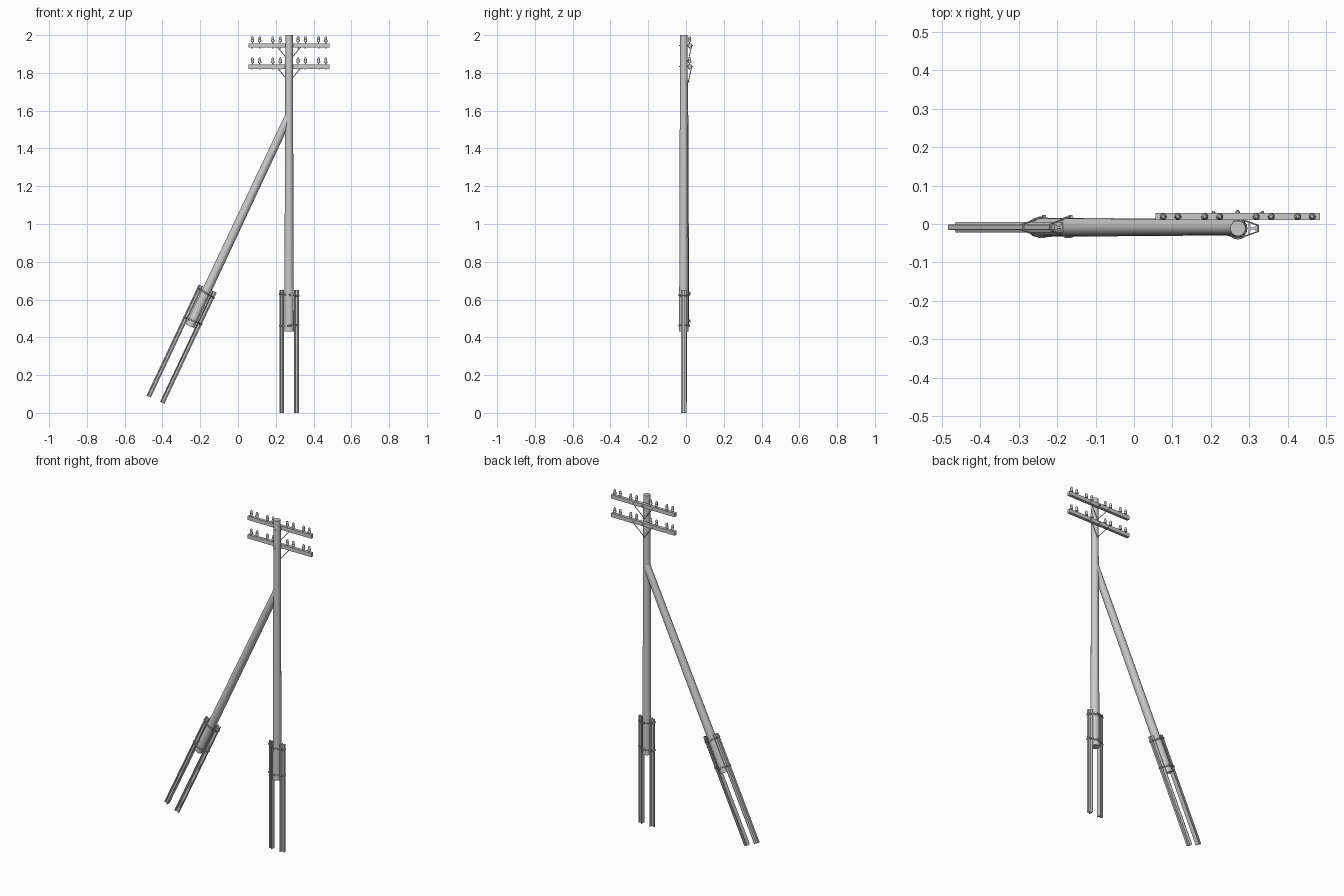
import bpy, bmesh, math
from mathutils import Matrix, Vector

if "Cube" in bpy.data.objects:
    bpy.data.objects.remove(bpy.data.objects["Cube"])


def finish(name, bm, frame=Matrix(), smooth=True):
    bmesh.ops.recalc_face_normals(bm, faces=bm.faces[:])
    me = bpy.data.meshes.new(name)
    bm.to_mesh(me)
    bm.free()
    ob = bpy.data.objects.new(name, me)
    bpy.context.collection.objects.link(ob)
    ob.matrix_world = frame
    if smooth:
        bpy.ops.object.select_all(action='DESELECT')
        ob.select_set(True)
        bpy.context.view_layer.objects.active = ob
        bpy.ops.object.shade_smooth_by_angle(angle=math.radians(40))
    return ob


def lathe(name, profile, frame, n=16):
    """Closed solid of revolution from (radius, z) rings."""
    bm = bmesh.new()
    rings = [[bm.verts.new((r * math.cos(2 * math.pi * i / n), r * math.sin(2 * math.pi * i / n), z))
              for i in range(n)] for r, z in profile]
    for a, b in zip(rings, rings[1:]):
        for i in range(n):
            bm.faces.new((a[i], a[(i + 1) % n], b[(i + 1) % n], b[i]))
    bm.faces.new(rings[0])
    bm.faces.new(rings[-1])
    return finish(name, bm, frame)


def prism(name, outline, height, frame):
    """Outline in xy, extruded up z."""
    bm = bmesh.new()
    face = bm.faces.new([bm.verts.new((x, y, 0)) for x, y in outline])
    out = bmesh.ops.extrude_face_region(bm, geom=[face])
    moved = [v for v in out['geom'] if isinstance(v, bmesh.types.BMVert)]
    bmesh.ops.translate(bm, verts=moved, vec=(0, 0, height))
    return finish(name, bm, frame, smooth=False)


def box(name, center, size, frame=Matrix()):
    bm = bmesh.new()
    bmesh.ops.create_cube(bm, size=1, matrix=Matrix.Translation(center) @ Matrix.Diagonal((*size, 1)))
    return finish(name, bm, frame, smooth=False)


def aim(a, b):
    """Frame at a whose z axis points to b."""
    d = Vector(b) - Vector(a)
    return Matrix.Translation(a) @ d.to_track_quat('Z', 'Y').to_matrix().to_4x4(), d.length


def rod(name, a, b, r, n=8):
    frame, length = aim(a, b)
    return lathe(name, [(r, 0), (r, length)], frame, n)


def wire(name, points, r, frame):
    cu = bpy.data.curves.new(name, 'CURVE')
    cu.dimensions = '3D'
    cu.bevel_depth = r
    cu.bevel_resolution = 1
    sp = cu.splines.new('POLY')
    sp.points.add(len(points) - 1)
    for p, co in zip(sp.points, points):
        p.co = (*co, 1)
    sp.use_cyclic_u = True
    ob = bpy.data.objects.new(name, cu)
    bpy.context.collection.objects.link(ob)
    ob.matrix_world = frame
    bpy.ops.object.select_all(action='DESELECT')
    ob.select_set(True)
    bpy.context.view_layer.objects.active = ob
    bpy.ops.object.convert(target='MESH')


# Rail section: foot against the pole, head facing outward
half_rail = [(.027, .014), (.030, .014), (.034, .003), (.044, .003), (.046, .007), (.051, .007), (.052, .006)]
rail = half_rail + [(x, -y) for x, y in reversed(half_rail)]

# Wire lashing outline: around the pole and over both rail heads
quarter = [(.053, .008)] + [(.0265 * math.cos(math.radians(t)), .0265 * math.sin(math.radians(t)))
                            for t in (50, 62, 76, 90)]
upper = quarter + [(-x, y) for x, y in reversed(quarter[:-1])]
lashing = upper + [(x, -y) for x, y in reversed(upper)]


def footed_pole(name, frame, top, r_top):
    lathe(name, [(.025, .43), (r_top, top)], frame)
    for side, s in (("left", -1), ("right", 1)):
        prism(f"{name}_{side}_rail", [(x * s, y) for x, y in rail], .65, frame)
    for label, z, tilt in (("upper", .622, -.1), ("lower", .46, .04)):
        for k in (0, 1):
            pts = [(x, y, z + k * .005 + x * tilt) for x, y in lashing]
            wire(f"{name}_{label}_lashing_{k + 1}", pts, .002, frame)
        # twisted knot of the lashing
        knot = frame @ Matrix.Translation((.006, .029, z + .002))
        box(f"{name}_{label}_knot", (0, 0, 0), (.006, .006, .012), knot)


# Upright pole and leaning strut
X, Y = .2705, -.0115
footed_pole("main_pole", Matrix.Translation((X, Y, 0)), 2.0, .02)
lean = Matrix.Translation((-.437, -.0085, .07)) @ Matrix.Rotation(math.radians(25.2), 4, 'Y')
footed_pole("strut_pole", lean, 1.665, .021)

# Crossarms with insulators, braces and through bolts
insulator = [(.003, -.004), (.003, .007), (.0085, .007), (.009, .015), (.0065, .019),
             (.0075, .024), (.0065, .032), (.0035, .036)]
AY = .019
for label, z in (("upper", 1.945), ("lower", 1.833)):
    box(f"{label}_crossarm", (X, AY, z), (.428, .018, .023))
    for i, dx in enumerate((.0475, .0865, .156, .194)):
        for side, s in (("left", -1), ("right", 1)):
            x = X + s * dx
            lathe(f"{label}_{side}_insulator_{i + 1}", insulator,
                  Matrix.Translation((x, AY, z + .0115)), 12)
            rod(f"{label}_{side}_pin_nut_{i + 1}", (x, AY, z - .015), (x, AY, z - .011), .004, 6)
    for side, s in (("left", -1), ("right", 1)):
        rod(f"{label}_{side}_brace", (X + s * .066, .030, z - .002), (X, .0115, z - .083), .0022, 6)
        rod(f"{label}_{side}_brace_bolt", (X + s * .064, .026, z - .003), (X + s * .064, .034, z - .003), .003, 6)
    rod(f"{label}_arm_bolt", (X, -.037, z), (X, .037, z), .003, 6)
    rod(f"{label}_arm_bolt_nut", (X, .027, z), (X, .033, z), .006, 6)
    rod(f"{label}_brace_pole_bolt", (X, 0, z - .081), (X, .018, z - .081), .004, 6)
